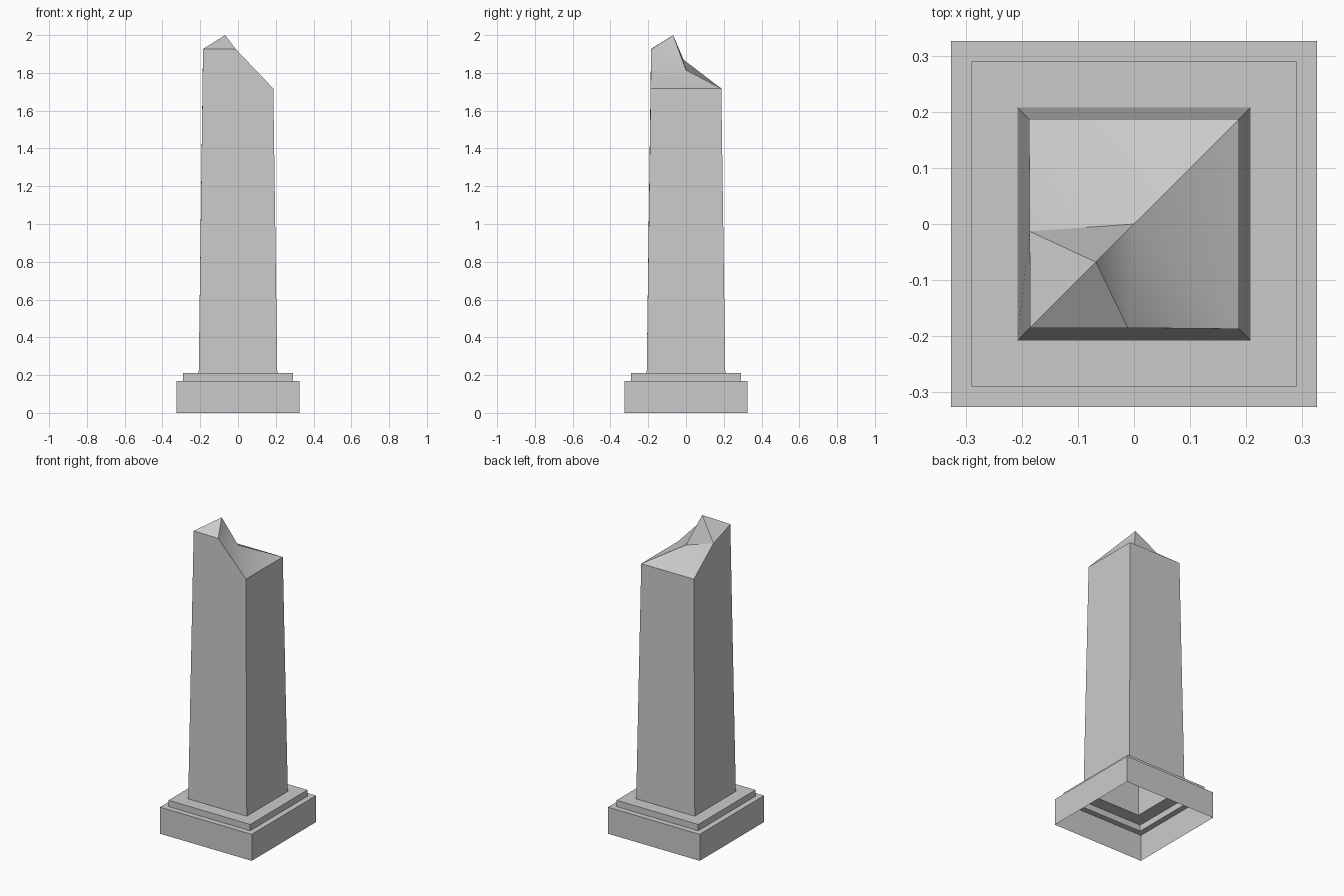
import bpy
import bmesh
import math

cube = bpy.data.objects.get("Cube")
if cube:
    bpy.data.objects.remove(cube, do_unlink=True)

stone = bpy.data.materials.new("grey stone")
stone.use_nodes = True
colour = (0.6, 0.6, 0.6, 1)
stone.diffuse_color = colour
stone.node_tree.nodes["Principled BSDF"].inputs["Base Color"].default_value = colour

SIGNS = [(-1, -1), (1, -1), (1, 1), (-1, 1)]


def finish(name, bm):
    """Turn a bmesh into a named stone object with sharp creases."""
    mesh = bpy.data.meshes.new(name)
    bm.to_mesh(mesh)
    bm.free()
    mesh.materials.append(stone)
    obj = bpy.data.objects.new(name, mesh)
    bpy.context.collection.objects.link(obj)
    bpy.ops.object.select_all(action='DESELECT')
    obj.select_set(True)
    bpy.context.view_layer.objects.active = obj
    bpy.ops.object.shade_smooth_by_angle(angle=math.radians(30))


def square_shell(name, profile):
    """Sweep a (half width, height) profile round a square, open underneath."""
    bm = bmesh.new()
    rings = [[bm.verts.new((sx * r, sy * r, z)) for sx, sy in SIGNS] for r, z in profile]
    for low, high in zip(rings, rings[1:]):
        for i in range(4):
            j = (i + 1) % 4
            bm.faces.new((low[i], low[j], high[j], high[i]))
    finish(name, bm)


# Stepped hollow base
square_shell("plinth", [(0.326, 0), (0.326, 0.17), (0.29, 0.17)])
square_shell("step", [(0.29, 0.17), (0.29, 0.21), (0.208, 0.21)])

# Tapering shaft with a broken top
bm = bmesh.new()
foot = [bm.verts.new((sx * 0.208, sy * 0.208, 0.21)) for sx, sy in SIGNS]
tall = bm.verts.new((-0.185, -0.185, 1.927))
front_notch = bm.verts.new((-0.011, -0.185, 1.925))
front_low = bm.verts.new((0.187, -0.187, 1.717))
back_low = bm.verts.new((0.187, 0.187, 1.717))
side_low = bm.verts.new((-0.187, 0.187, 1.717))
side_notch = bm.verts.new((-0.186, -0.013, 1.87))
peak = bm.verts.new((-0.068, -0.068, 2))
hollow = bm.verts.new((0, 0, 1.815))

# Shaft walls
bm.faces.new((foot[0], foot[1], front_low, front_notch, tall))
bm.faces.new((foot[1], foot[2], back_low, front_low))
bm.faces.new((foot[2], foot[3], side_low, back_low))
bm.faces.new((foot[3], foot[0], tall, side_notch, side_low))

# Fracture facets fan out from the peak and the hollow
bm.faces.new((tall, front_notch, peak))
bm.faces.new((tall, peak, side_notch))
broken_rim = [peak, front_notch, front_low, back_low, side_low, side_notch, peak]
for a, b in zip(broken_rim, broken_rim[1:]):
    bm.faces.new((a, b, hollow))
finish("broken_shaft", bm)
